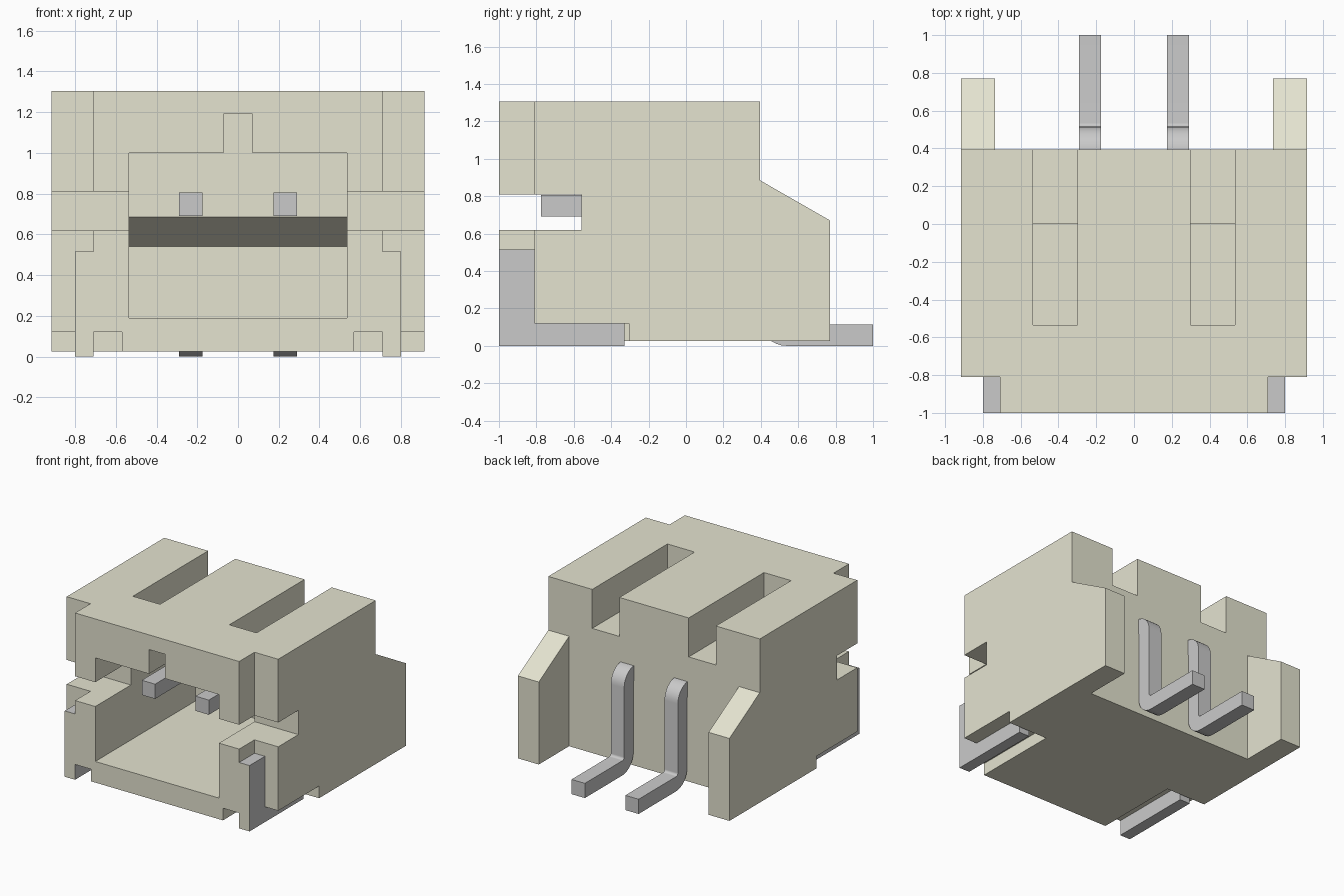
import bpy, bmesh, math

cube = bpy.data.objects.get("Cube")
if cube:
    bpy.data.objects.remove(cube, do_unlink=True)


def material(name, rgb):
    m = bpy.data.materials.new(name)
    m.use_nodes = True
    m.diffuse_color = (*rgb, 1)
    m.node_tree.nodes["Principled BSDF"].inputs["Base Color"].default_value = (*rgb, 1)
    return m


IVORY = material("ivory plastic", (0.78, 0.77, 0.63))
METAL = material("grey metal", (0.59, 0.59, 0.59))


def extrude_x(name, profile, x0, x1, *mats):
    """Prism with a (y, z) outline running from x0 to x1."""
    bm = bmesh.new()
    face = bm.faces.new([bm.verts.new((x0, y, z)) for y, z in profile])
    new = bmesh.ops.extrude_face_region(bm, geom=[face])["geom"]
    bmesh.ops.translate(bm, vec=(x1 - x0, 0, 0),
                        verts=[v for v in new if isinstance(v, bmesh.types.BMVert)])
    bmesh.ops.recalc_face_normals(bm, faces=bm.faces)
    me = bpy.data.meshes.new(name)
    bm.to_mesh(me)
    bm.free()
    for m in mats:
        me.materials.append(m)
    ob = bpy.data.objects.new(name, me)
    bpy.context.collection.objects.link(ob)
    return ob


def rect(y0, y1, z0, z1):
    return [(y0, z0), (y1, z0), (y1, z1), (y0, z1)]


def activate(ob):
    bpy.ops.object.select_all(action='DESELECT')
    ob.select_set(True)
    bpy.context.view_layer.objects.active = ob


def cut(target, profile, x0, x1):
    cutter = extrude_x("cutter", profile, x0, x1, IVORY)
    mod = target.modifiers.new("cut", 'BOOLEAN')
    mod.operation, mod.solver, mod.object = 'DIFFERENCE', 'EXACT', cutter
    activate(target)
    bpy.ops.object.modifier_apply(modifier=mod.name)
    bpy.data.objects.remove(cutter, do_unlink=True)


def cut_both(target, profile, x0, x1):
    cut(target, profile, x0, x1)
    cut(target, profile, -x1, -x0)


# Housing block with sloped rear wings
housing = extrude_x("housing", [(-1, 0.025), (0.77, 0.025), (0.77, 0.67),
                                (0.395, 0.885), (0.395, 1.305), (-1, 1.305)],
                    -0.915, 0.915, IVORY)
# Rear gap between the wings
cut(housing, rect(0.395, 0.9, -0.1, 1.0), -0.735, 0.735)
# Mating cavity with a sloped step in its rear wall, and key groove in its roof
cut(housing, [(-1.1, 0.19), (0.24, 0.19), (0.24, 0.54), (0, 0.685),
              (0, 1.0), (-1.1, 1.0)], -0.535, 0.535)
cut(housing, rect(-1.1, 0, 0.95, 1.19), -0.07, 0.07)
# Top slots: open into the cavity in front, stepped floor behind
cut_both(housing, rect(-0.535, 0, 0.95, 1.4), 0.3, 0.535)
cut_both(housing, rect(-0.1, 0.5, 1.0, 1.4), 0.3, 0.535)
# Side slots, front corner notches and recesses for the clip feet
cut_both(housing, rect(-1.1, -0.56, 0.62, 0.81), 0.5, 1.0)
cut_both(housing, rect(-1.1, -0.81, -0.1, 1.4), 0.71, 1.0)
cut_both(housing, rect(-1.1, -0.305, -0.1, 0.12), 0.57, 1.0)


def arc(cy, cz, r, a0, a1, n=8):
    angles = [math.radians(a0 + (a1 - a0) * i / n) for i in range(n + 1)]
    return [(cy + r * math.cos(a), cz + r * math.sin(a)) for a in angles]


# Bent contact pins
pin_profile = ([(-0.775, 0.69), (-0.775, 0.805)]
               + arc(0.385, 0.675, 0.13, 90, 0)
               + arc(0.535, 0.135, 0.02, 180, 270)
               + [(1.0, 0.115), (1.0, 0.0)]
               + arc(0.535, 0.135, 0.135, 270, 180)
               + arc(0.385, 0.675, 0.015, 0, 90))
for side, x in (("left", 0.2325), ("right", -0.2325)):
    pin = extrude_x(side + "_pin", pin_profile, x - 0.0575, x + 0.0575, METAL)
    activate(pin)
    bpy.ops.object.shade_smooth_by_angle(angle=math.radians(30))

# Solder clips in the front corners, with ivory front ends
clip_profile = [(-1, 0), (-0.33, 0), (-0.33, 0.12), (-0.81, 0.12),
                (-0.81, 0.515), (-1, 0.515)]
for side, x0, x1 in (("left", 0.71, 0.80), ("right", -0.80, -0.71)):
    clip = extrude_x(side + "_solder_clip", clip_profile, x0, x1, METAL, IVORY)
    for p in clip.data.polygons:
        p.material_index = 1 if p.normal.y < -0.9 else 0
